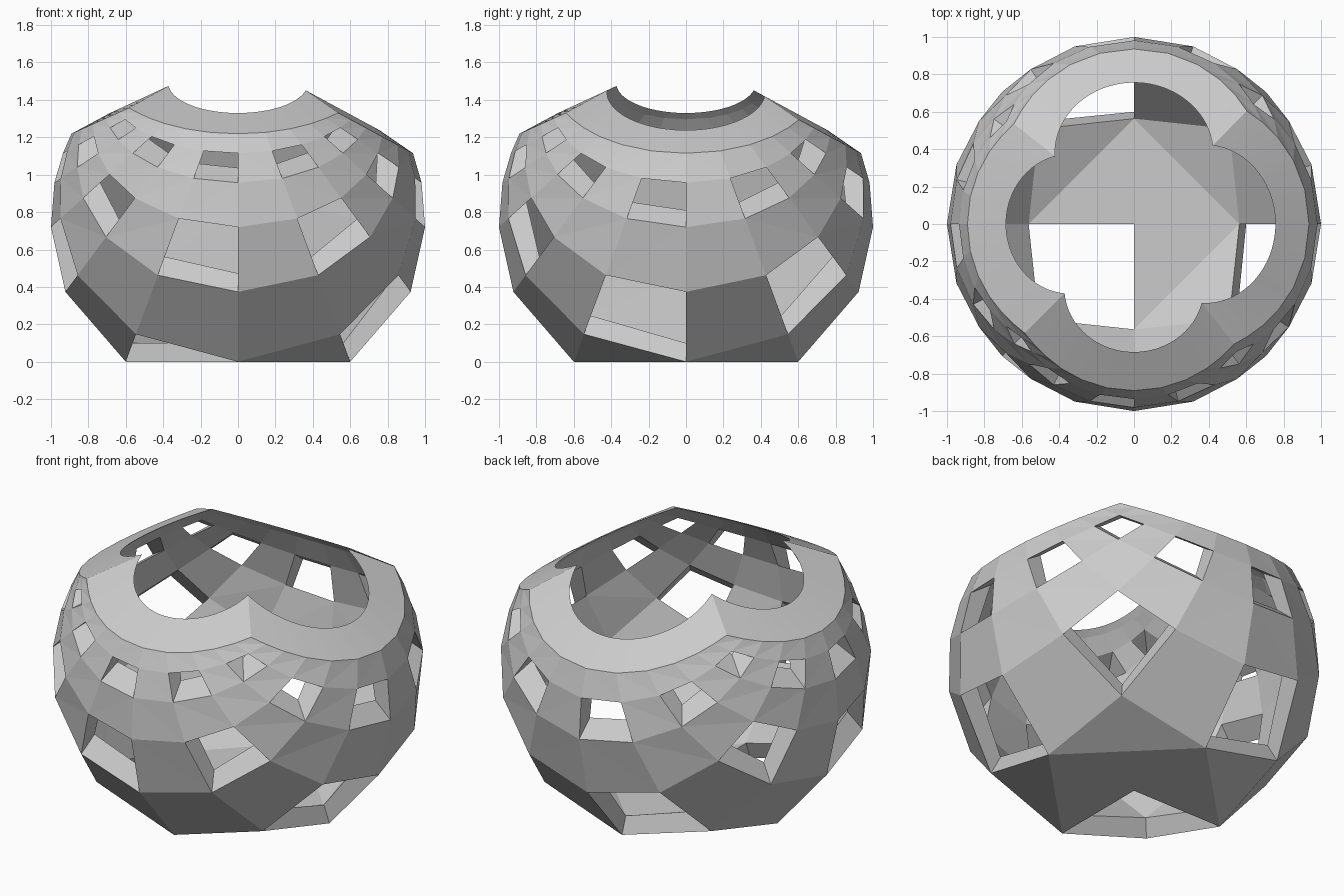
import bpy
import bmesh
from mathutils import Vector

if "Cube" in bpy.data.objects:
    bpy.data.objects.remove(bpy.data.objects["Cube"], do_unlink=True)

STEP = 1 / 3           # grid spacing in the flat plane
LOW, HIGH = -6, 5      # grid lines of the lattice
MID_Z, SQUASH = 0.72, 0.9
POLE = Vector((0, 0, MID_Z + SQUASH))

grey = bpy.data.materials.new("light grey")
grey.use_nodes = True
grey.diffuse_color = (0.6, 0.6, 0.6, 1)
grey.node_tree.nodes["Principled BSDF"].inputs["Base Color"].default_value = (0.6, 0.6, 0.6, 1)


def on_sphere(i, j):
    """Project a plane grid point onto the squashed sphere from its top pole."""
    x, y = i * STEP, j * STEP
    r2 = x * x + y * y
    height = (r2 - 1) / (r2 + 1)
    p = Vector((2 * x / (1 + r2), 2 * y / (1 + r2), MID_Z + SQUASH * height))
    return p, (1 + r2) / 4, height


def outer(i, j):
    p, u, _ = on_sphere(i, j)
    p = POLE + (p - POLE) * (1 + 0.16 * max(0, u - 0.5) ** 1.2)
    p.z = max(p.z, 0)          # flattened foot
    return p


def inner(i, j):
    p, u, _ = on_sphere(i, j)
    p = POLE + (p - POLE) * (1 - min(0.22 * u, 0.1))
    p.z = max(p.z, 0.1)        # flat floor
    return p


def rim_edge(i, j):
    p, _, height = on_sphere(i, j)
    return Vector((p.x * 0.945, p.y * 0.945, p.z + 0.12 * (height - 0.78)))


def finish(bm, name):
    bmesh.ops.remove_doubles(bm, verts=bm.verts, dist=0.0005)
    bmesh.ops.recalc_face_normals(bm, faces=bm.faces)
    mesh = bpy.data.meshes.new(name)
    bm.to_mesh(mesh)
    bm.free()
    mesh.materials.append(grey)
    obj = bpy.data.objects.new(name, mesh)
    bpy.context.collection.objects.link(obj)
    return obj


# Lattice bowl: two skins of grid cells, with walls around the open cells
bm = bmesh.new()
lines = range(LOW, HIGH + 1)
out = {(i, j): bm.verts.new(outer(i, j)) for i in lines for j in lines}
inn = {(i, j): bm.verts.new(inner(i, j)) for i in lines for j in lines}
for i in range(LOW, HIGH):
    for j in range(LOW, HIGH):
        ring = [(i, j), (i, j + 1), (i + 1, j + 1), (i + 1, j)]
        if i % 2 and j % 2:
            for a, b in zip(ring, ring[1:] + ring[:1]):
                bm.faces.new((out[a], out[b], inn[b], inn[a]))
            continue
        # fold each cell across the diagonal that circles the foot
        if (i + 0.5) * (j + 0.5) > 0:
            ring = ring[1:] + ring[:1]
        a, b, c, d = ring
        for tri in ((a, b, c), (a, c, d)):
            bm.faces.new([out[k] for k in tri])
            bm.faces.new([inn[k] for k in reversed(tri)])
finish(bm, "lattice_bowl")

# Scalloped rim: tapers from the lattice border to a sharp four-lobed edge
CUTS = 4
CELLS = HIGH - LOW
border = []
for k in range(CELLS):
    border.append(((LOW + k, LOW), (LOW + k + 1, LOW)))
for k in range(CELLS):
    border.append(((HIGH, LOW + k), (HIGH, LOW + k + 1)))
for k in range(CELLS):
    border.append(((HIGH - k, HIGH), (HIGH - k - 1, HIGH)))
for k in range(CELLS):
    border.append(((LOW, HIGH - k), (LOW, HIGH - k - 1)))


def widen(v):
    """Stretch a border coordinate to the larger square of the rim edge."""
    return LOW - 1 + (v - LOW) * (CELLS + 2) / CELLS


bm = bmesh.new()
columns = []
for a, b in border:
    for c in range(CUTS):
        t = c / CUTS
        i, j = a[0] + (b[0] - a[0]) * t, a[1] + (b[1] - a[1]) * t
        columns.append([bm.verts.new(p) for p in (
            outer(*a).lerp(outer(*b), t),
            rim_edge(widen(i), widen(j)),
            inner(*a).lerp(inner(*b), t))])
for left, right in zip(columns, columns[1:] + columns[:1]):
    bm.faces.new((left[0], right[0], right[1], left[1]))
    bm.faces.new((left[1], right[1], right[2], left[2]))
rim = finish(bm, "scalloped_rim")
bpy.ops.object.select_all(action="DESELECT")
rim.select_set(True)
bpy.context.view_layer.objects.active = rim
bpy.ops.object.shade_smooth_by_angle()
